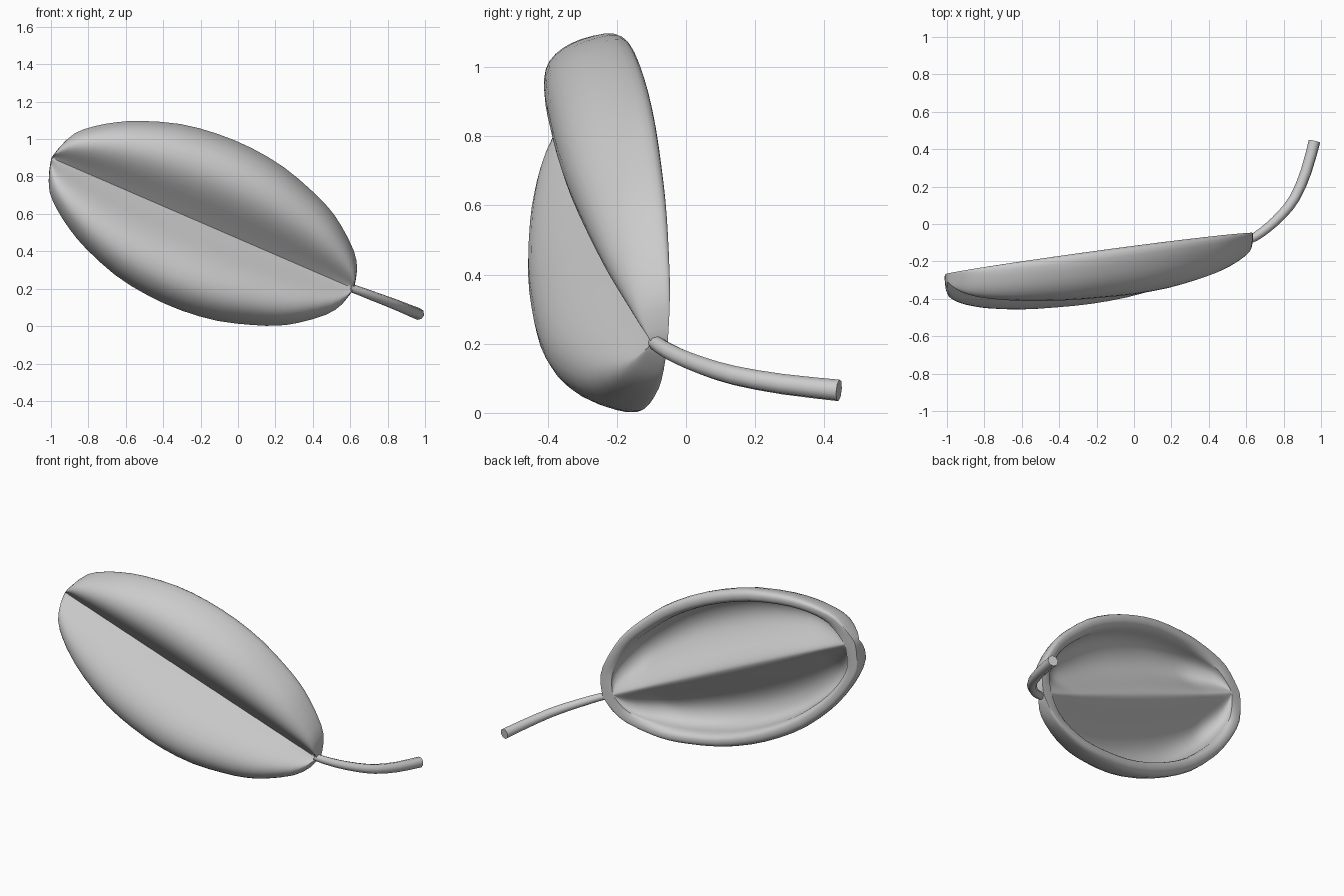
import bpy, bmesh
from mathutils import Vector

cube = bpy.data.objects.get("Cube")
if cube:
    bpy.data.objects.remove(cube)

grey = bpy.data.materials.new("plain_grey")
grey.use_nodes = True
colour = (0.6, 0.6, 0.6, 1)
grey.diffuse_color = colour
grey.node_tree.nodes["Principled BSDF"].inputs["Base Color"].default_value = colour


def smooth_points(points):
    """Double the points with a Catmull-Rom midpoint between each pair."""
    pts = [Vector(p) for p in points]
    out = []
    for i in range(len(pts) - 1):
        a, b = pts[max(i - 1, 0)], pts[i]
        c, d = pts[i + 1], pts[min(i + 2, len(pts) - 1)]
        out += [b, (9 * (b + c) - a - d) / 16]
    return out + [pts[-1]]


def finish(obj, angle):
    obj.data.materials.clear()
    obj.data.materials.append(grey)
    bpy.ops.object.select_all(action='DESELECT')
    obj.select_set(True)
    bpy.context.view_layer.objects.active = obj
    bpy.ops.object.shade_smooth_by_angle(angle=angle)


# Leaf frame: along the midrib, across it, and out of the front
base = Vector((0.62, -0.053, 0.2))
along = Vector((-0.918, -0.12, 0.397))
across = Vector((0.397, 0.09, 0.918))
front = Vector((0, -1, 0))
LENGTH = 1.762
RIM = 0.92
CREASE = 0.04

# Stations: distance along the midrib, half width, lobe height
stations = smooth_points([
    (0, 0, 0.045), (0.025, 0.1, 0.085), (0.08, 0.185, 0.12), (0.2, 0.285, 0.168),
    (0.3, 0.345, 0.195), (0.42, 0.393, 0.218), (0.6, 0.447, 0.243), (0.8, 0.473, 0.252),
    (1.0, 0.47, 0.247), (1.2, 0.44, 0.235), (1.4, 0.372, 0.21), (1.52, 0.312, 0.187),
    (1.62, 0.245, 0.16), (1.7, 0.17, 0.125), (1.745, 0.07, 0.08), (LENGTH, 0, 0.045)])

# Half sections: share of half width, share of lobe height
outer = smooth_points([(0, 0), (0.15, 0.36), (0.3, 0.7), (0.45, 0.92), (0.6, 1),
                       (0.75, 0.95), (0.87, 0.77), (0.95, 0.52), (1, 0.2), (0.985, 0.05),
                       (0.94, 0)])
inner = smooth_points([(0.94, 0), (0.89, 0), (0.85, 0.06), (0.83, 0.2), (0.82, 0.45),
                       (0.77, 0.66), (0.67, 0.78), (0.55, 0.81), (0.42, 0.73),
                       (0.28, 0.53), (0.14, 0.27), (0.05, 0.13), (0, 0.1)])[1:]


def section(station):
    """Closed ring: front crease, round the rim, back ridge, and the mirror of it."""
    u, width, height = station
    half = []
    for v, h in outer:
        crease = CREASE * max(0, 1 - v / 0.6)
        depth = crease + h * (height - crease)
        half.append((u, v * width, depth))
    # The inside is pulled in from both ends and flattens where the leaf narrows
    for n, (v, h) in enumerate(inner):
        shrink = 1 - (1 - RIM) * min(1, (n + 1) / 6)
        pos = LENGTH / 2 + (u - LENGTH / 2) * shrink
        half.append((pos, v * width, h * height * min(1, width / 0.3)))
    mirror = [(p, -v, d) for p, v, d in half[-2:0:-1]]
    return [base + along * p + across * v + front * d for p, v, d in half + mirror]


# Leaf shell: loft the rings and weld the two pinched ends
bm = bmesh.new()
rings = [[bm.verts.new(p) for p in section(s)] for s in stations]
for a, b in zip(rings, rings[1:]):
    for i in range(len(a)):
        j = (i + 1) % len(a)
        bm.faces.new((a[i], a[j], b[j], b[i]))
bmesh.ops.remove_doubles(bm, verts=bm.verts, dist=0.0005)
bmesh.ops.recalc_face_normals(bm, faces=bm.faces)
mesh = bpy.data.meshes.new("leaf")
bm.to_mesh(mesh)
bm.free()
leaf = bpy.data.objects.new("leaf", mesh)
bpy.context.collection.objects.link(leaf)
finish(leaf, 0.9)

# Stem: a tapered tube curving backward
path = smooth_points([(0.6, -0.09, 0.205), (0.65, -0.067, 0.188), (0.715, -0.02, 0.163),
                      (0.79, 0.05, 0.135), (0.86, 0.14, 0.108), (0.92, 0.28, 0.083),
                      (0.965, 0.442, 0.065)])
curve = bpy.data.curves.new("stem", 'CURVE')
curve.dimensions = '3D'
curve.bevel_depth = 0.032
curve.bevel_resolution = 2
curve.use_fill_caps = True
spline = curve.splines.new('POLY')
spline.points.add(len(path) - 1)
for i, p in enumerate(path):
    spline.points[i].co = (*p, 1)
    spline.points[i].radius = 0.68 + 0.32 * i / (len(path) - 1)
stem = bpy.data.objects.new("stem", curve)
bpy.context.collection.objects.link(stem)
bpy.ops.object.select_all(action='DESELECT')
stem.select_set(True)
bpy.context.view_layer.objects.active = stem
bpy.ops.object.convert(target='MESH')
finish(bpy.context.view_layer.objects.active, 0.8)
